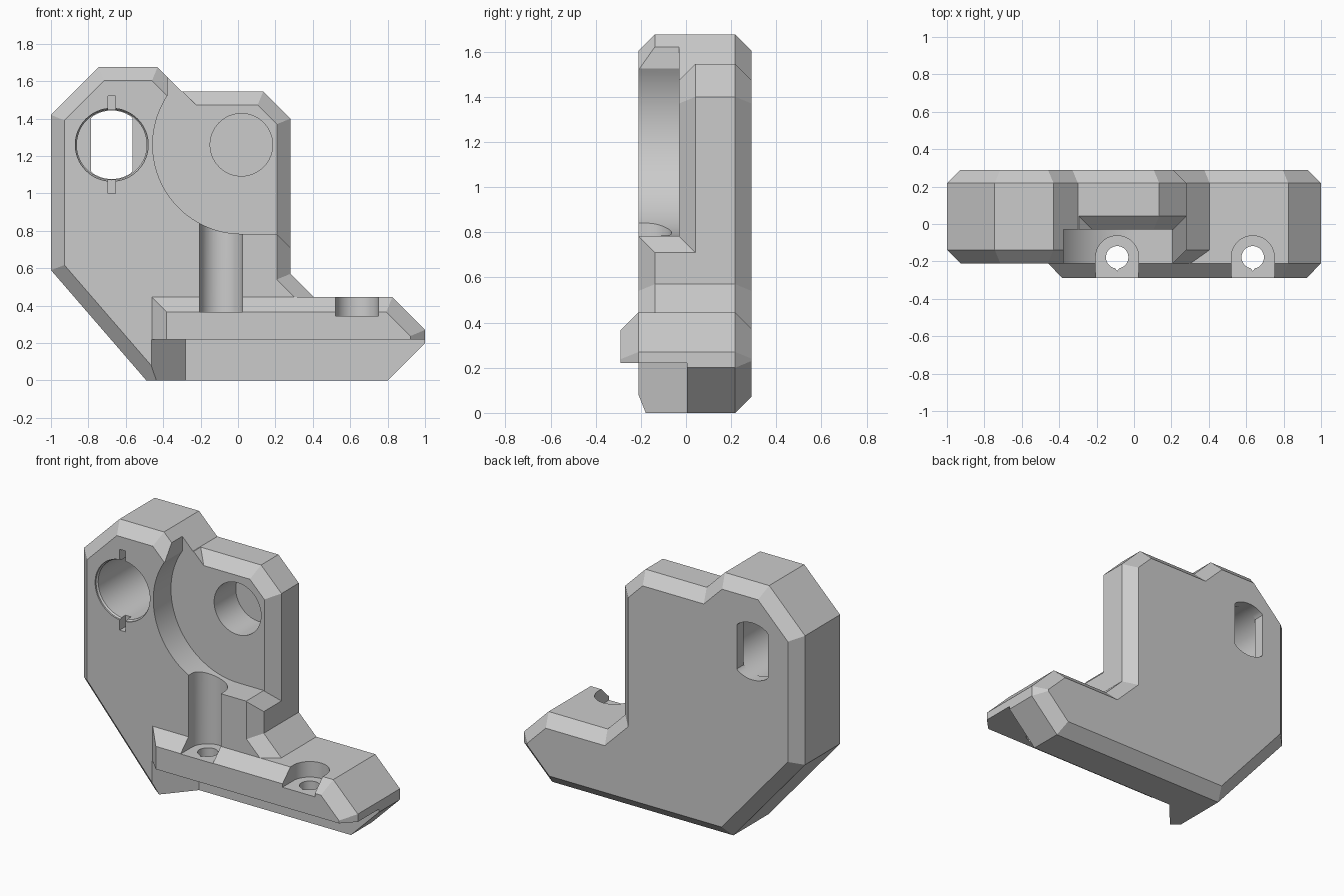
import bpy, bmesh, math

if "Cube" in bpy.data.objects:
    bpy.data.objects.remove(bpy.data.objects["Cube"])


def loft(name, rings):
    """Closed solid through a list of equal-length 3D rings."""
    bm = bmesh.new()
    vs = [[bm.verts.new(p) for p in r] for r in rings]
    n = len(rings[0])
    bm.faces.new(vs[0])
    bm.faces.new(vs[-1])
    for a, b in zip(vs, vs[1:]):
        for i in range(n):
            bm.faces.new((a[i], a[(i + 1) % n], b[(i + 1) % n], b[i]))
    bmesh.ops.recalc_face_normals(bm, faces=bm.faces)
    mesh = bpy.data.meshes.new(name)
    bm.to_mesh(mesh)
    bm.free()
    ob = bpy.data.objects.new(name, mesh)
    bpy.context.collection.objects.link(ob)
    return ob


def inset(pts, dists):
    """Move each edge of a counter-clockwise outline inward by its distance."""
    n, lines, out = len(pts), [], []
    for i in range(n):
        (x, z), (x2, z2) = pts[i], pts[(i + 1) % n]
        l = math.hypot(x2 - x, z2 - z)
        nx, nz = -(z2 - z) / l, (x2 - x) / l
        lines.append((nx, nz, nx * x + nz * z + dists[i]))
    for i in range(n):
        a, b, c = lines[i - 1]
        d, e, f = lines[i]
        det = a * e - b * d
        out.append(((c * e - b * f) / det, (a * f - c * d) / det))
    return out


def at_y(pts, y):
    return [(x, y, z) for x, z in pts]


def at_z(pts, z):
    return [(x, y, z) for x, y in pts]


def circle(cx, cz, r, n=64):
    return [(cx + r * math.cos(2 * math.pi * i / n), cz + r * math.sin(2 * math.pi * i / n)) for i in range(n)]


def box(name, x0, x1, y0, y1, z0, z1):
    p = [(x0, z0), (x1, z0), (x1, z1), (x0, z1)]
    return loft(name, [at_y(p, y0), at_y(p, y1)])


def boolean(target, tool, op='DIFFERENCE'):
    m = target.modifiers.new(op, 'BOOLEAN')
    m.operation, m.solver, m.object = op, 'EXACT', tool
    tool.hide_render = True
    bpy.context.view_layer.objects.active = target
    bpy.ops.object.modifier_apply(modifier=m.name)
    bpy.data.objects.remove(tool)


C = 0.072  # chamfer size

# Main plate with chamfered front and back rims
outline = [(-.49, 0), (.8, 0), (1, .2), (1, .27), (.825, .445), (.405, .445), (.28, .57),
           (.28, 1.4), (.135, 1.545), (-.3, 1.545), (-.43, 1.675), (-.745, 1.675), (-1, 1.42), (-1, .59)]
body = loft("bracket_body", [
    at_y(inset(outline, [0] * 5 + [C] * 9), -.21), at_y(outline, -.21 + C),
    at_y(outline, .29 - C), at_y(inset(outline, [C] * 14), .29)])

# Mounting flange along the bottom front
fl = [(-.46, .15), (1, .15), (1, .27), (.825, .445), (-.46, .445)]
flange = loft("mounting_flange", [at_y(inset(fl, [0] + [.078] * 4), -.29), at_y(fl, -.21), at_y(fl, -.1)])
boolean(body, flange, 'UNION')

# Recess under the flange, with an angled left end
rec = [(-.60, -.37), (1.5, -.37), (1.5, .005), (-.28, .005)]
boolean(body, loft("recess_cutter", [at_z(rec, -.5), at_z(rec, .22)]))

# Large round pocket, open to the upper right, leaving a thin chamfered plate behind
cx, cz, R = .02, 1.26, .476
a0 = math.atan2(.265, -.396)
arc = [a0 + (1.5 * math.pi - a0) * i / 40 for i in range(41)]
pocket = [(cx + R * math.cos(a), cz + R * math.sin(a)) for a in arc]
pocket += [(.205, .784), (.4, .59), (.4, 2.2), (pocket[0][0], 2.2)]
cutter = loft("pocket_cutter", [at_y(pocket, -.5), at_y(pocket, .08)])
keep = [(.28, -.5), (.28, 1.4), (.135, 1.545), (-.295, 1.545), (-.9, 2.15), (-.9, -.5)]
side = [1, 1, 1, 0, 0, 0]
boolean(cutter, loft("plate_keep", [at_y(inset(keep, [C * s for s in side]), -.03),
                                    at_y(inset(keep, [-.06 * s for s in side]), -.03 + C + .06)]))
boolean(body, cutter)

# Blind round hole in the pocket floor
c = circle(.018, 1.26, .167)
boolean(body, loft("blind_hole", [at_y(c, -.4), at_y(c, .19)]))

# Rod hole: stepped bore, narrow slot at the back, two notches at the mouth
hx, hz = -.675, 1.26
boolean(body, loft("rod_bore", [at_y(circle(hx, hz, r), y) for y, r in
                                ((-.4, .195), (-.2, .195), (-.19, .187), (.22, .187))]))
slot = [(min(max(x, hx - .11), hx + .11), z) for x, z in circle(hx, hz, .183)]
boolean(body, loft("rod_slot", [at_y(slot, .1), at_y(slot, .4)]))
for z0, z1 in ((1.0, 1.12), (1.40, 1.52)):
    boolean(body, box("notch", hx - .02, hx + .02, -.4, -.15, z0, z1))

# Screw seats open to the front, with pointed through holes
for x, floor, top in ((-.09, .365, 1.2), (.635, .345, .9)):
    r, y = .115, -.178
    u = [(x + r * math.cos(math.pi * i / 32), y + r * math.sin(math.pi * i / 32)) for i in range(33)]
    u += [(x - r, -.5), (x + r, -.5)]
    boolean(body, loft("screw_seat", [at_z(u, floor), at_z(u, top)]))
    h = circle(x, y, .06, 32)
    h[24] = (x, y - .073)
    boolean(body, loft("screw_hole", [at_z(h, .1), at_z(h, floor + .1)]))

# Smooth bores, crisp chamfers
bpy.ops.object.select_all(action='DESELECT')
body.select_set(True)
bpy.context.view_layer.objects.active = body
bpy.ops.object.shade_smooth_by_angle(angle=math.radians(25))
